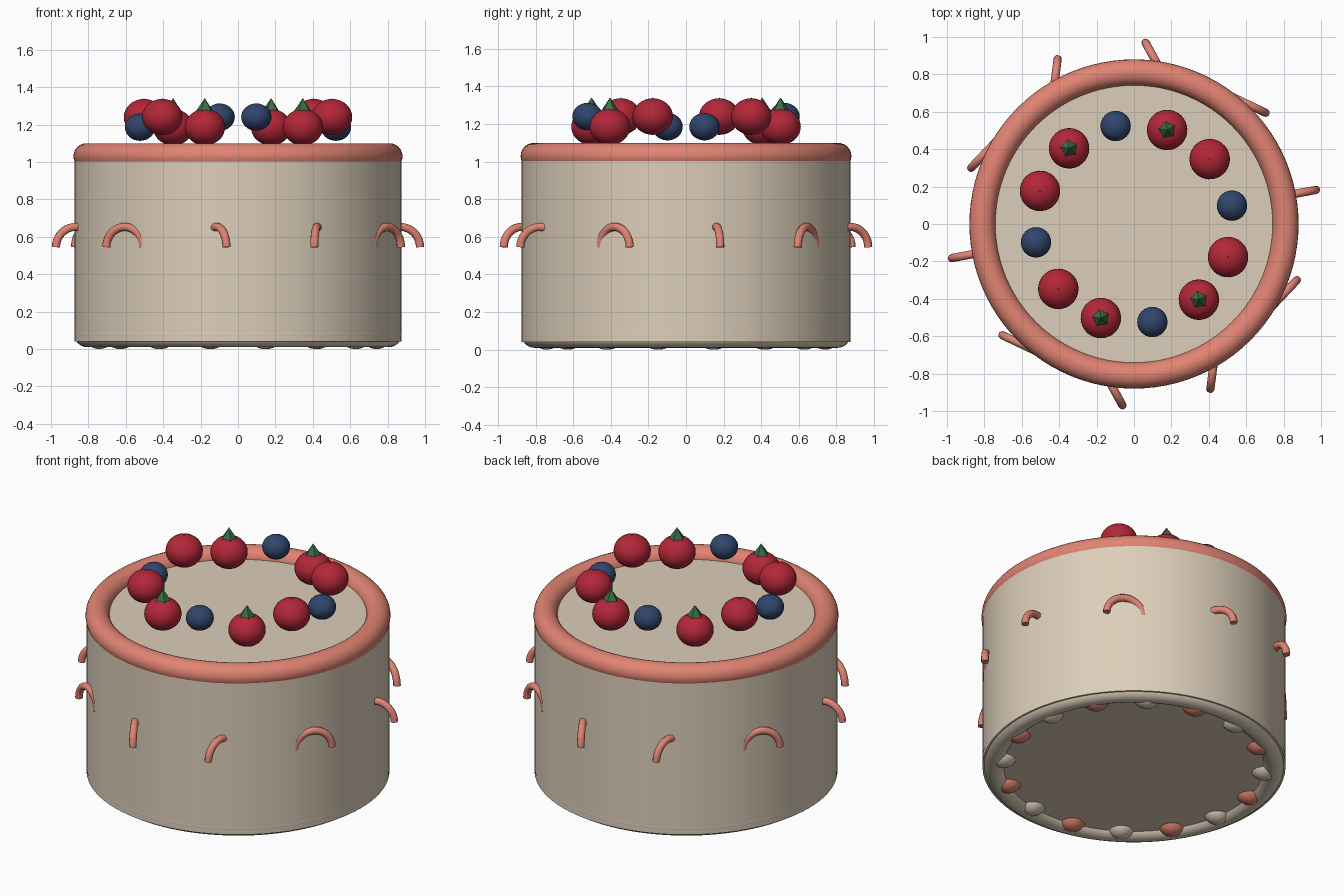
import bpy
from math import sin, cos, pi, radians

if "Cube" in bpy.data.objects:
    bpy.data.objects.remove(bpy.data.objects["Cube"])

TURN = radians(10.6)  # whole decoration layout is turned slightly


def material(name, rgb):
    m = bpy.data.materials.new(name)
    m.diffuse_color = (*rgb, 1)
    m.use_nodes = True
    m.node_tree.nodes["Principled BSDF"].inputs["Base Color"].default_value = m.diffuse_color
    return m


CREAM = material("cream", (0.72, 0.62, 0.49))
PINK = material("pink", (0.75, 0.23, 0.17))
RED = material("red", (0.45, 0.02, 0.04))
BLUE = material("blue", (0.03, 0.06, 0.15))
GREEN = material("green", (0.04, 0.16, 0.06))


def finish(name, mat, smooth=True):
    o = bpy.context.object
    o.name = name
    o.data.materials.append(mat)
    if smooth:
        bpy.ops.object.shade_smooth_by_angle(angle=radians(40))
    return o


def polar(radius, angle, z):
    return (radius * cos(angle), radius * sin(angle), z)


def ring(name, mat, major, minor, z):
    bpy.ops.mesh.primitive_torus_add(major_radius=major, minor_radius=minor, major_segments=96,
                                     minor_segments=24, location=(0, 0, z))
    finish(name, mat)


def ball(name, mat, radius, loc, squash, rot):
    bpy.ops.mesh.primitive_uv_sphere_add(segments=32, ring_count=16, radius=radius,
                                         location=loc, rotation=(0, 0, rot))
    bpy.context.object.scale.z = squash
    finish(name, mat)


# Cake body with piped rings top and bottom
bpy.ops.mesh.primitive_cylinder_add(vertices=96, radius=0.874, depth=1.0, location=(0, 0, 0.54),
                                    rotation=(0, 0, TURN))
finish("cake_body", CREAM)
ring("top_ring", PINK, 0.81, 0.07, 1.03)
ring("bottom_ring", CREAM, 0.807, 0.068, 0.078)

# Dollops around the base, alternating colours
for i in range(16):
    a = TURN + i * pi / 8
    ball(f"base_dollop_{i}", PINK if i % 2 else CREAM, 0.083, polar(0.756, a, 0.08), 0.96, a)

# Berries on top: every third is blue, every other sits higher
for i in range(12):
    a = TURN + i * pi / 6
    z = 1.24 if i % 2 else 1.186
    if i % 3 == 0:
        ball(f"blueberry_{i}", BLUE, 0.081, polar(0.533, a, z), 0.9, a)
        continue
    ball(f"strawberry_{i}", RED, 0.108, polar(0.533, a, z), 0.9, a)
    bpy.ops.mesh.primitive_cone_add(vertices=5, radius1=0.055, depth=0.08,
                                    location=polar(0.533, a, 1.302), rotation=(0, 0, TURN))
    finish(f"berry_leaf_{i}", GREEN, smooth=False)

# Arched swags on the side; each turns opposite to its place around the cake
for i in range(10):
    curve = bpy.data.curves.new(f"side_swag_{i}", 'CURVE')
    curve.dimensions = '3D'
    curve.bevel_depth = 0.022
    curve.bevel_resolution = 3
    curve.use_fill_caps = True
    sp = curve.splines.new('POLY')
    sp.points.add(20)
    for k, p in enumerate(sp.points):
        t = pi * k / 20
        p.co = (0.108 * cos(t), 0, 0.108 * sin(t), 1)
    sp.use_smooth = True
    swag = bpy.data.objects.new(f"side_swag_{i}", curve)
    swag.location = polar(0.882, TURN + i * pi / 5, 0.545)
    swag.rotation_euler = (0, 0, TURN - i * pi / 5)
    curve.materials.append(PINK)
    bpy.context.collection.objects.link(swag)
